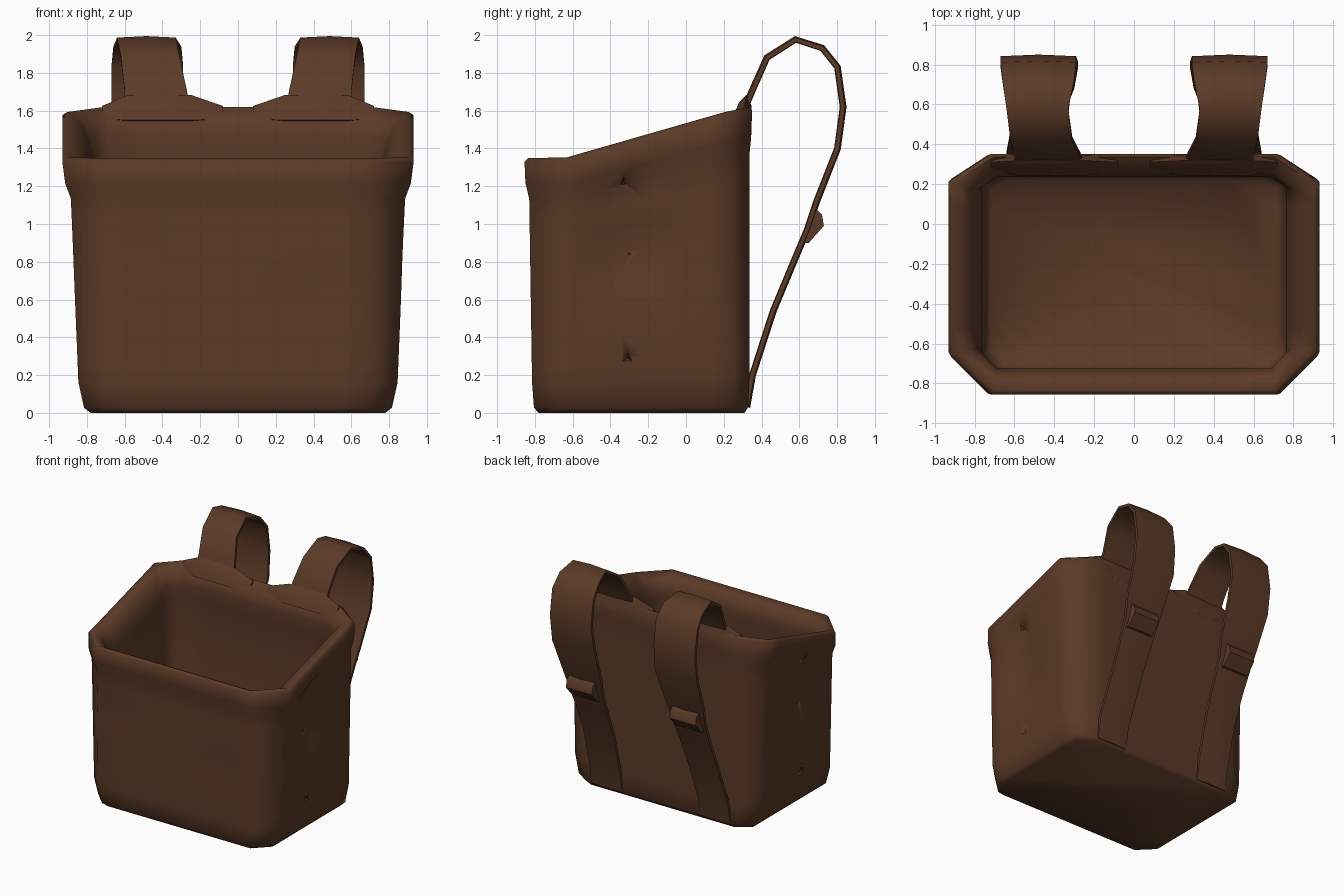
import bpy, bmesh, math
from mathutils import Vector

cube = bpy.data.objects.get("Cube")
if cube:
    bpy.data.objects.remove(cube)

leather = bpy.data.materials.new("brown leather")
leather.use_nodes = True
BROWN = (0.105, 0.042, 0.02, 1)
leather.diffuse_color = BROWN
bsdf = next(n for n in leather.node_tree.nodes if n.type == 'BSDF_PRINCIPLED')
bsdf.inputs["Base Color"].default_value = BROWN
bsdf.inputs["Roughness"].default_value = 0.9


def finish(bm, name, angle=60):
    bmesh.ops.recalc_face_normals(bm, faces=bm.faces)
    mesh = bpy.data.meshes.new(name)
    bm.to_mesh(mesh)
    bm.free()
    mesh.materials.append(leather)
    ob = bpy.data.objects.new(name, mesh)
    bpy.context.collection.objects.link(ob)
    bpy.ops.object.select_all(action='DESELECT')
    bpy.context.view_layer.objects.active = ob
    ob.select_set(True)
    bpy.ops.object.shade_smooth_by_angle(angle=math.radians(angle))
    return ob


def loft(bm, rings):
    """Bridge closed rings in order and cap both ends."""
    loops = [[bm.verts.new(p) for p in ring] for ring in rings]
    for a, b in zip(loops, loops[1:]):
        for i in range(len(a)):
            j = (i + 1) % len(a)
            bm.faces.new((a[i], a[j], b[j], b[i]))
    bm.faces.new(loops[0])
    bm.faces.new(loops[-1])


def rim_height(y):
    """Top edge: level at the front, climbing to the back."""
    return 1.35 + 0.27 * max(0, min(1, (y + 0.64) / 0.94))


def ring(hx, front, back, cut, level, drop=0):
    """Rectangle with cut corners; level is a share of the local rim height."""
    c, d = cut, cut * 0.65
    corners = [(-hx + c, front), (hx - c, front), (hx, front + c), (hx, back - d),
               (hx - c, back), (-hx + c, back), (-hx, back - d), (-hx, front + c)]
    pts = []
    for k, a in enumerate(corners):
        b = corners[(k + 1) % 8]
        steps = 8 if k % 2 == 0 else 1
        for s in range(steps):
            x, y = (a[n] + (b[n] - a[n]) * s / steps for n in (0, 1))
            pts.append(Vector((x, y, rim_height(y) * level - drop)))
    return pts


# Pushed-in spots on the walls: wall axis, direction, position, height, radius, depth
DENTS = [(0, 1, -0.3, 0.85, 0.2, 0.07), (0, 1, -0.3, 1.2, 0.1, 0.05),
         (0, -1, -0.25, 0.9, 0.2, 0.06), (0, -1, -0.4, 1.18, 0.1, 0.05),
         (1, -1, -0.6, 0.84, 0.1, 0.025), (1, -1, 0.42, 0.62, 0.1, 0.025)]


def dent(p):
    for axis, sign, along, height, radius, depth in DENTS:
        if p[axis] * sign > 0.75:
            r2 = (p[1 - axis] - along) ** 2 + (p.z - height) ** 2
            p[axis] -= sign * depth * math.exp(-r2 / radius ** 2)
    return p


# Bag body: outer wall, rolled rim, inner wall and floor
outer = [ring(0.78, -0.78, 0.31, 0.12, 0), ring(0.815, -0.805, 0.33, 0.12, 0.02),
         ring(0.845, -0.815, 0.335, 0.12, 0.12)]
for k in range(1, 10):
    t = k / 9
    outer.append(ring(0.845 + 0.04 * t, -0.815 - 0.015 * t, 0.335, 0.12 + 0.04 * t,
                      0.12 + 0.72 * t))
outer = [[dent(p) for p in r] for r in outer]
rim = [ring(0.915, -0.85, 0.345, 0.18, 0.9), ring(0.93, -0.855, 0.35, 0.21, 1, 0.02),
       ring(0.905, -0.835, 0.335, 0.2, 1), ring(0.82, -0.76, 0.26, 0.13, 1, 0.04),
       ring(0.785, -0.725, 0.235, 0.1, 1, 0.13)]
inner = [ring(0.765, -0.735, 0.255, 0.07, 0.85), ring(0.75, -0.73, 0.25, 0.07, 0.1),
         ring(0.72, -0.7, 0.22, 0.07, 0.06)]
bm = bmesh.new()
loft(bm, outer + rim + inner)
body = finish(bm, "bag_body", 75)

# Small three-sided pits worn into the side walls
bm = bmesh.new()
for side in (-1, 1):
    for y, z, size in ((-0.31, 0.29, 0.07), (-0.3, 0.84, 0.05), (-0.33, 1.22, 0.05)):
        base = [bm.verts.new((side * 1.0, y + size * 1.5 * math.sin(a), z + size * 1.5 * math.cos(a)))
                for a in (0, math.tau / 3, 2 * math.tau / 3)]
        tip = bm.verts.new((side * 0.79, y, z))
        bm.faces.new(base)
        for i in range(3):
            bm.faces.new((base[i], base[(i + 1) % 3], tip))
pits = finish(bm, "pit_cutter")
pits.hide_render = True
pits.hide_set(True)
cut = body.modifiers.new("pits", 'BOOLEAN')
cut.object = pits
cut.operation = 'DIFFERENCE'
cut.solver = 'EXACT'

# Shoulder straps: y, z, inner x, outer x along the path
PATH = [(0.32, 0.03, 0.36, 0.64), (0.35, 0.2, 0.36, 0.64), (0.46, 0.54, 0.34, 0.62),
        (0.56, 0.78, 0.33, 0.62), (0.64, 0.97, 0.32, 0.63), (0.69, 1.12, 0.30, 0.65),
        (0.8, 1.4, 0.28, 0.67), (0.83, 1.62, 0.29, 0.67), (0.8, 1.83, 0.29, 0.67),
        (0.72, 1.93, 0.3, 0.66), (0.58, 1.975, 0.33, 0.64), (0.43, 1.88, 0.31, 0.62),
        (0.35, 1.7, 0.27, 0.6), (0.3, 1.58, 0.25, 0.6)]


def strap(side, name):
    bm = bmesh.new()
    rings = []
    for i, (y, z, xa, xb) in enumerate(PATH):
        before, after = PATH[max(i - 1, 0)], PATH[min(i + 1, len(PATH) - 1)]
        tangent = Vector((0, after[0] - before[0], after[1] - before[1])).normalized()
        normal = Vector((0, tangent.z, -tangent.y)) * 0.02
        section = ((xa, -0.6), (xa, 0.6), ((xa + xb) / 2, 1), (xb, 0.6), (xb, -0.6), ((xa + xb) / 2, -0.8))
        rings.append([Vector((side * x, y, z)) + normal * n for x, n in section])
    loft(bm, rings)
    finish(bm, name, 70)


# Folded strap end where the two lengths of each strap meet
def fold(side, name):
    bm = bmesh.new()
    outline = ((0.6, 0.9), (0.65, 0.9), (0.73, 0.99), (0.72, 1.05), (0.68, 1.09), (0.65, 1.03))
    loft(bm, [[Vector((side * x, y, z)) for y, z in outline] for x in (0.36, 0.6)])
    finish(bm, name, 40)


# Gathered leather where each strap joins the back of the rim
def anchor(side, name):
    bm = bmesh.new()
    outline = ((0.24, 1.55), (0.35, 1.5), (0.35, 1.63), (0.32, 1.69), (0.28, 1.65))
    loft(bm, [[Vector((side * x, 0.3 + (y - 0.3) * s, 1.56 + (z - 1.56) * s)) for y, z in outline]
              for x, s in ((0.08, 0.5), (0.25, 0.95), (0.58, 0.95), (0.72, 0.5))])
    finish(bm, name, 60)


for side, label in ((1, "left"), (-1, "right")):
    strap(side, label + "_strap")
    fold(side, label + "_strap_fold")
    anchor(side, label + "_strap_anchor")
